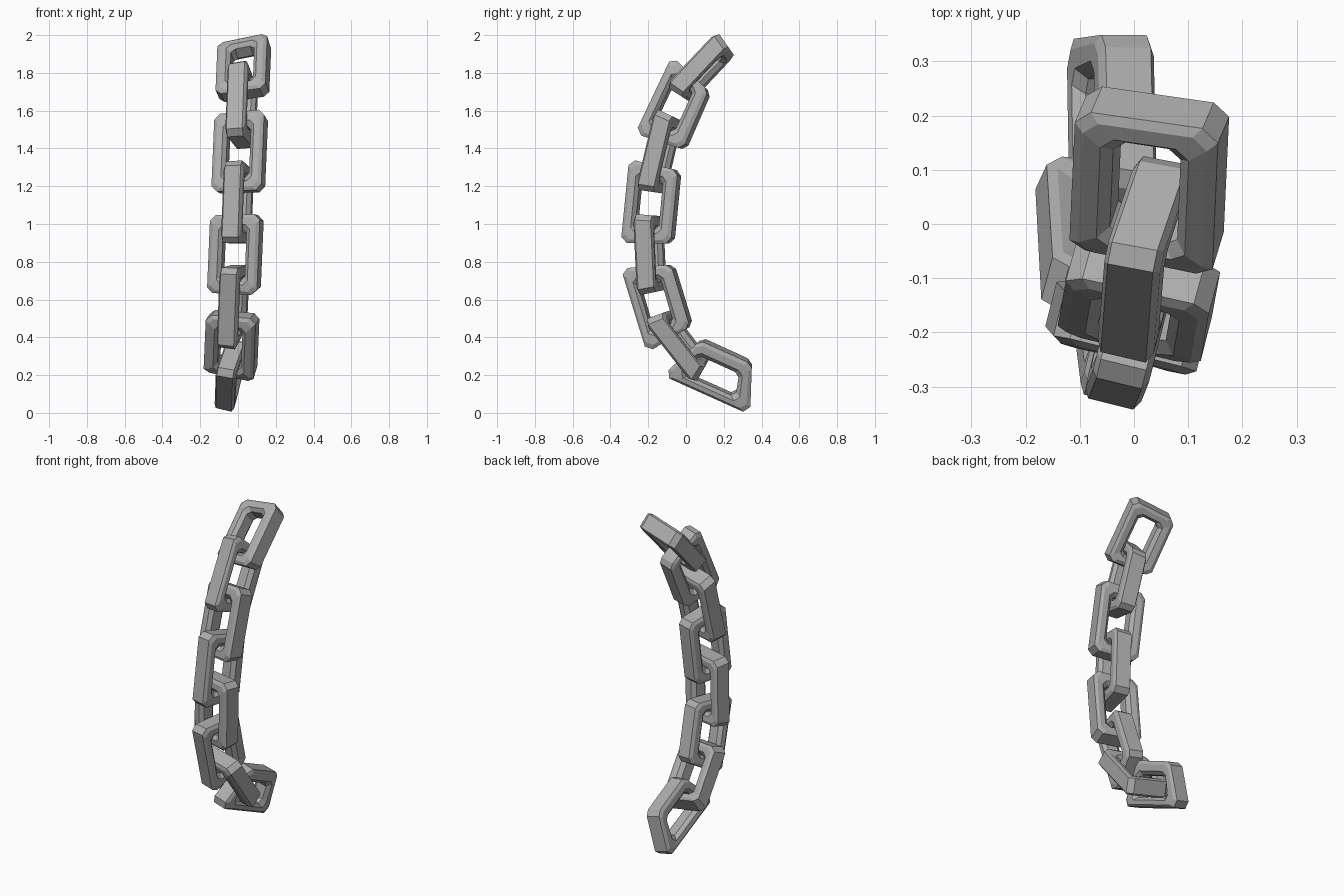
import bpy, bmesh, math
from mathutils import Vector

old = bpy.data.objects.get("Cube")
if old:
    bpy.data.objects.remove(old, do_unlink=True)

steel = bpy.data.materials.new("grey steel")
steel.use_nodes = True
colour = (0.42, 0.42, 0.42, 1)
steel.diffuse_color = colour
steel.node_tree.nodes["Principled BSDF"].inputs["Base Color"].default_value = colour

# Hanging path, top to bottom: link position, y, z, lean from vertical in degrees
PATH = [(-0.77, 0.215, 1.95, 55), (0, 0.07, 1.825, 48), (1, -0.06, 1.635, 28),
        (2, -0.145, 1.37, 15), (3, -0.19, 1.11, 6), (4, -0.2, 0.835, -1),
        (5, -0.16, 0.58, -15), (6, -0.045, 0.345, -36), (7, 0.14, 0.205, -68),
        (7.77, 0.345, 0.145, -88)]
PITCH = 0.272
ROLL = math.radians(14)
HALF_W, HALF_L = 0.136, 0.77 * PITCH
# Bar section: inset from the outer edge, offset through the thickness
SECTION = [(0, 0.043), (0.018, 0.053), (0.052, 0.053), (0.072, 0.032)]
SECTION += [(i, -h) for i, h in reversed(SECTION)]


def direction(lean):
    a = math.radians(lean)
    return Vector((0, math.sin(a), math.cos(a)))


def bend(u, side, inward):
    """Place a point of the straight chain on the curved path."""
    k = 0
    while k < len(PATH) - 2 and u > PATH[k + 1][0]:
        k += 1
    a, b = PATH[k], PATH[k + 1]
    t = (u - a[0]) / (b[0] - a[0])
    p0, p3 = Vector((0, a[1], a[2])), Vector((0, b[1], b[2]))
    reach = (p3 - p0).length / 3
    p1, p2 = p0 - direction(a[3]) * reach, p3 + direction(b[3]) * reach
    s = 1 - t
    p = p0 * s**3 + p1 * 3 * s * s * t + p2 * 3 * s * t * t + p3 * t**3
    p.x = 0.043 * p.z - 0.05
    up = direction(a[3] * s + b[3] * t)
    inner = Vector((0, up.z, -up.y))
    across = Vector((1, 0, 0))
    return (p + across * (side * math.cos(ROLL) + inward * math.sin(ROLL))
            + inner * (inward * math.cos(ROLL) - side * math.sin(ROLL)))


def outline(inset):
    """Rectangle with cut corners."""
    w, l = HALF_W - inset, HALF_L - inset
    c = 0.03 - inset * 0.1
    return [(w, l - c), (w - c, l), (c - w, l), (-w, l - c),
            (-w, c - l), (c - w, -l), (w - c, -l), (w, c - l)]


def make_link(index):
    bm = bmesh.new()
    loops = []
    for inset, h in SECTION:
        loop = []
        for w, l in outline(inset):
            side, inward = (w, h) if index % 2 == 0 else (h, w)
            loop.append(bm.verts.new(bend(index + l / PITCH, side, inward)))
        loops.append(loop)
    for j, loop in enumerate(loops):
        following = loops[(j + 1) % len(loops)]
        for i in range(len(loop)):
            n = (i + 1) % len(loop)
            bm.faces.new((loop[i], loop[n], following[n], following[i]))
    bmesh.ops.recalc_face_normals(bm, faces=bm.faces)
    mesh = bpy.data.meshes.new(f"chain_link_{index + 1}")
    bm.to_mesh(mesh)
    bm.free()
    mesh.materials.append(steel)
    link = bpy.data.objects.new(mesh.name, mesh)
    bpy.context.collection.objects.link(link)


# Eight interlocked links, each turned a quarter from the last
for number in range(8):
    make_link(number)
